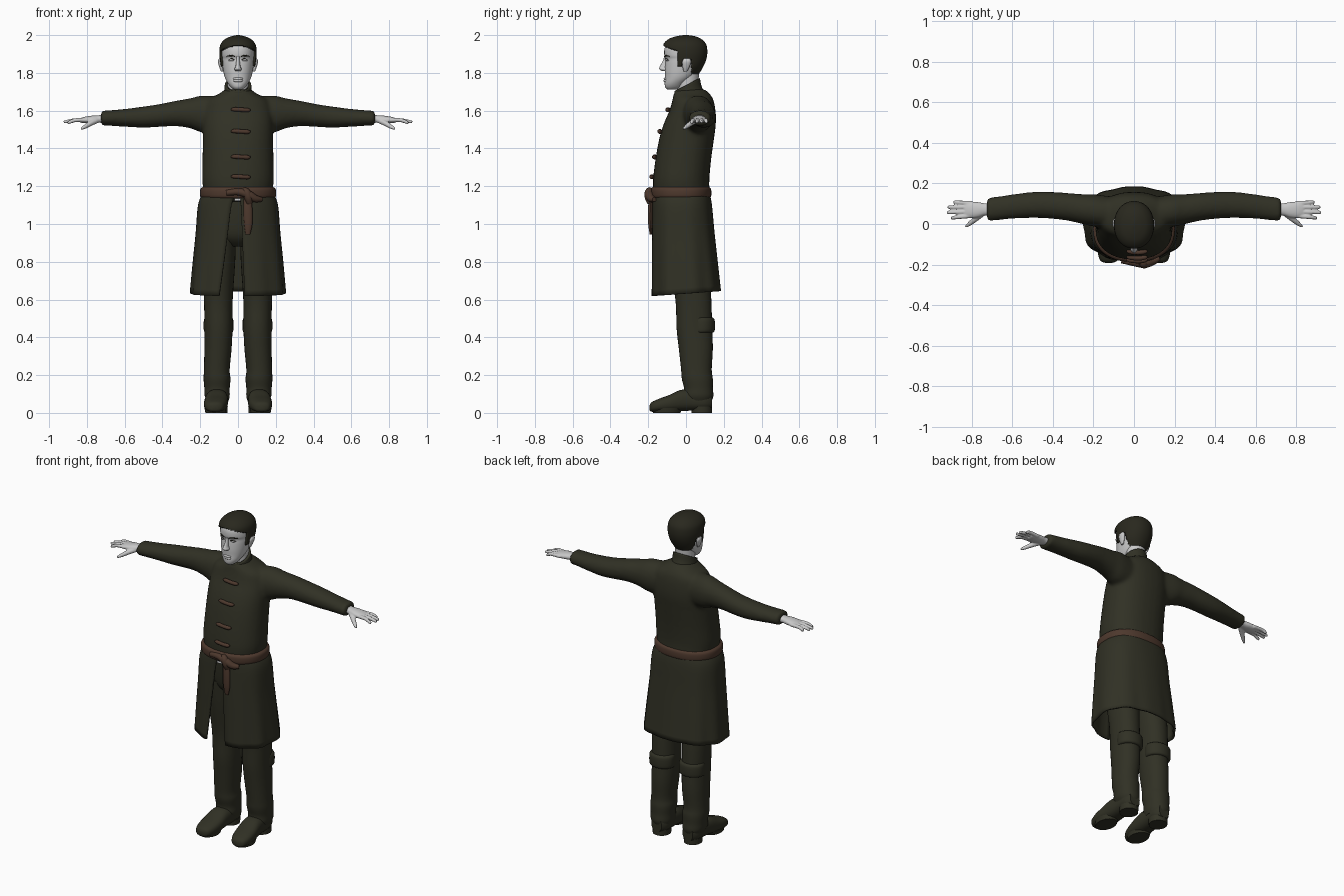
import bpy, bmesh, math
from mathutils import Vector


def material(name, rgb):
    m = bpy.data.materials.new(name)
    m.diffuse_color = (*rgb, 1)
    return m


CLOTH = material("dark olive cloth", (0.030, 0.030, 0.018))
HAIR = material("dark hair", (0.022, 0.021, 0.013))
SKIN = material("pale skin", (0.58, 0.58, 0.58))
BROWN = material("brown leather", (0.075, 0.040, 0.026))


def smooth(rows, k):
    """Catmull-Rom interpolation of tuples, k steps per span."""
    out = []
    for i in range(len(rows) - 1):
        a, b, c, d = rows[max(i - 1, 0)], rows[i], rows[i + 1], rows[min(i + 2, len(rows) - 1)]
        for s in range(k):
            t = s / k
            out.append(tuple(q + 0.5 * t * (r - p + t * (2*p - 5*q + 4*r - w + t * (3*(q - r) + w - p)))
                             for p, q, r, w in zip(a, b, c, d)))
    return out + [rows[-1]]


def skin(name, rings, mat, caps=True, closed=True, thick=0, mirror=False):
    """Bridge rings of points into one smooth object."""
    bm = bmesh.new()
    vs = [[bm.verts.new(p) for p in r] for r in rings]
    n = len(vs[0])
    for a, b in zip(vs, vs[1:]):
        for i in range(n if closed else n - 1):
            j = (i + 1) % n
            bm.faces.new((a[i], a[j], b[j], b[i]))
    if caps:
        bm.faces.new(vs[0][::-1])
        bm.faces.new(vs[-1])
    bmesh.ops.recalc_face_normals(bm, faces=bm.faces)
    me = bpy.data.meshes.new(name)
    bm.to_mesh(me)
    bm.free()
    ob = bpy.data.objects.new(name, me)
    bpy.context.collection.objects.link(ob)
    me.materials.append(mat)
    bpy.ops.object.select_all(action='DESELECT')
    ob.select_set(True)
    bpy.context.view_layer.objects.active = ob
    bpy.ops.object.shade_smooth_by_angle(angle=math.radians(50))
    if thick:
        s = ob.modifiers.new("thickness", 'SOLIDIFY')
        s.thickness, s.offset = thick, -1
    if mirror:
        mirror_x(ob)
    return ob


def mirror_x(ob):
    ob.modifiers.new("mirror", 'MIRROR').use_mirror_merge = False


def oval(u, v, a, b, n, p):
    f = lambda s: math.copysign(abs(s) ** p, s)
    return [(u + a * f(math.cos(2 * math.pi * i / n)), v + b * f(math.sin(2 * math.pi * i / n))) for i in range(n)]


def loft_z(name, rows, mat, n=32, p=1.0, k=4, **kw):
    """rows: z, centre x, half width, front y, back y"""
    rings = [[(x, y, z) for x, y in oval(c, (f + b) / 2, h, (b - f) / 2, n, p)] for z, c, h, f, b in smooth(rows, k)]
    return skin(name, rings, mat, **kw)


def loft_x(name, rows, mat, n=28, **kw):
    """rows: x, centre y, centre z, half y, half z"""
    return skin(name, [[(x, u, v) for u, v in oval(y, z, a, b, n, 0.95)] for x, y, z, a, b in smooth(rows, 4)], mat, **kw)


def tube(name, rows, mat, n=12, flat=1.0, k=4, **kw):
    """rows: x, y, z, radius; flat squashes the tube along y"""
    pts = smooth(rows, k)
    rings = []
    for i, q in enumerate(pts):
        d = Vector(pts[min(i + 1, len(pts) - 1)][:3]) - Vector(pts[max(i - 1, 0)][:3])
        side = d.cross(Vector((0, 1, 0))).normalized()
        up = side.cross(d).normalized() * flat
        rings.append([Vector(q[:3]) + side * u + up * v for u, v in oval(0, 0, q[3], q[3], n, 1)])
    return skin(name, rings, mat, **kw)


def fuse(name, obs, voxel, rounds):
    """Join overlapping solids and melt them together."""
    bpy.ops.object.select_all(action='DESELECT')
    for o in obs:
        o.select_set(True)
    ob = bpy.context.view_layer.objects.active = obs[0]
    bpy.ops.object.join()
    ob.name = name
    r = ob.modifiers.new("melt", 'REMESH')
    r.mode, r.voxel_size, r.use_smooth_shade = 'VOXEL', voxel, True
    s = ob.modifiers.new("relax", 'SMOOTH')
    s.factor, s.iterations = 0.5, rounds
    return ob


# Coat body with sleeves
body = loft_z("torso", [(1.12, 0, .185, -.172, .124), (1.18, 0, .184, -.174, .124), (1.24, 0, .19, -.174, .124),
                        (1.34, 0, .188, -.162, .133), (1.45, 0, .186, -.142, .148), (1.53, 0, .186, -.118, .158),
                        (1.60, 0, .18, -.088, .156), (1.655, 0, .16, -.072, .146), (1.69, 0, .10, -.064, .125),
                        (1.715, 0, .065, -.05, .095)], CLOTH, p=.88)
sleeves = []
for s in (1, -1):
    sleeves.append(loft_x("sleeve", [(s * x, *r) for x, *r in [
        (.08, .05, 1.575, .08, .10), (.19, .066, 1.582, .08, .098), (.25, .073, 1.586, .074, .08),
        (.33, .085, 1.585, .068, .067), (.42, .093, 1.574, .066, .06), (.50, .094, 1.566, .064, .056),
        (.60, .086, 1.562, .06, .047), (.68, .076, 1.561, .058, .041), (.725, .072, 1.56, .058, .04)]], CLOTH))
fuse("coat_body", [body] + sleeves, .011, 5)

# Stand-up collar, higher at the back
collar = loft_z("collar", [(1.64, 0, .088, -.075, .10), (1.69, 0, .075, -.066, .082), (1.735, 0, .07, -.06, .074)],
                CLOTH, caps=False, thick=.014)
for v in collar.data.vertices:
    v.co.z += .5 * v.co.y

# Coat skirt, open at the front
P = .82
skirt = []
for z, h, f, b, xl, xr in smooth([(1.16, .188, -.176, .126, .012, .006), (1.10, .212, -.179, .137, .035, .015),
                                  (.95, .224, -.181, .150, .055, .022), (.80, .238, -.182, .166, .075, .028),
                                  (.632, .252, -.184, .184, .098, .036)], 4):
    t0 = -math.acos((xr / h) ** (1 / P))
    t1 = math.pi + math.acos((xl / h) ** (1 / P))
    drop, ring = (1.16 - z) / .52, []
    for i in range(65):
        t = t0 + (t1 - t0) * i / 64
        c, s = math.cos(t), math.sin(t)
        w = 1 + .022 * drop * math.sin(9 * t)
        x = h * math.copysign(abs(c) ** P, c) * w
        y = (f + b) / 2 + (b - f) / 2 * math.copysign(abs(s) ** P, s) * min(w, 1.008)
        ring.append((x, y, z + .07 * drop * y))
    skirt.append(ring)
skin("coat_skirt", skirt, CLOTH, caps=False, closed=False, thick=.012)

# Trousers
loft_z("trouser_seat", [(.88, 0, .06, -.06, .08), (.93, 0, .15, -.11, .115), (1.02, 0, .18, -.13, .118),
                        (1.14, 0, .175, -.14, .11)], CLOTH)
loft_z("trouser_leg", [(.06, .107, .056, 0, .135), (.09, .11, .066, -.012, .145), (.13, .111, .067, -.01, .142),
                       (.18, .111, .071, -.022, .142), (.23, .112, .068, -.026, .136), (.34, .106, .072, -.038, .142),
                       (.45, .103, .074, -.05, .138), (.60, .104, .076, -.056, .134), (.80, .1, .085, -.09, .12),
                       (.96, .095, .085, -.11, .115)], CLOTH, p=.92, mirror=True)
loft_z("knee_band", [(.425, .103, .070, .02, .142), (.437, .103, .078, .02, .152), (.49, .103, .078, .02, .152),
                     (.505, .103, .070, .02, .142)], CLOTH, mirror=True)

# Shoes
shoe = [(-.192, .125, .028, .016, .014), (-.18, .124, .032, .042, .026), (-.14, .121, .041, .058, .035),
        (-.09, .117, .05, .063, .044), (-.03, .113, .065, .06, .056), (.03, .11, .068, .056, .056),
        (.10, .108, .066, .055, .052), (.138, .108, .065, .035, .04)]
skin("shoe", [[(u, y, v) for u, v in oval(c, z, a, b, 24, .8)] for y, c, z, a, b in smooth(shoe, 4)], CLOTH, mirror=True)
loft_z("shoe_heel", [(0, .108, .052, .03, .138), (.035, .108, .054, .03, .138)], CLOTH, k=1, mirror=True)
loft_z("shoe_sole", [(0, .12, .052, -.175, -.03), (.025, .12, .058, -.18, -.02)], CLOTH, k=1, mirror=True)

# Belt with knot and hanging tail
loft_z("belt", [(1.135, 0, .186, -.176, .122), (1.147, 0, .2, -.186, .133), (1.183, 0, .2, -.187, .133),
                (1.196, 0, .186, -.176, .122)], BROWN, n=48, p=.88)
tube("belt_loop", [(-.06, -.178, 1.165, .016), (.0, -.19, 1.17, .018), (.05, -.195, 1.158, .022),
                   (.09, -.185, 1.135, .02), (.125, -.168, 1.13, .012)], BROWN)
tube("belt_knot", [(.03, -.188, 1.185, .012), (.045, -.198, 1.17, .02), (.055, -.196, 1.14, .022),
                   (.06, -.188, 1.11, .016)], BROWN)
tube("belt_tail", [(.05, -.186, 1.15, .018), (.052, -.189, 1.08, .024), (.054, -.189, 1.0, .022),
                   (.052, -.186, .945, .012)], BROWN, flat=.5)
tube("shirt_patch", [(-.018, -.179, 1.128, .007), (.012, -.179, 1.128, .007)], SKIN, flat=.6)

# Toggle fastenings
for z, y in ((1.605, -.09), (1.49, -.133), (1.355, -.161), (1.25, -.175)):
    tube("toggle", [(-.036, y, z, .005), (-.02, y - .004, z + .002, .011), (.02, y - .008, z, .011),
                    (.052, y - .004, z - .002, .011), (.066, y, z, .004)], BROWN)

# Hands
parts = [loft_x("palm", [(.69, .072, 1.558, .032, .024), (.735, .072, 1.556, .03, .02), (.77, .07, 1.554, .038, .02),
                         (.81, .07, 1.551, .041, .017), (.835, .072, 1.549, .037, .012)], SKIN)]
for y0, y1, tip, z in ((.040, .030, .903, 1.537), (.061, .057, .922, 1.541), (.083, .083, .918, 1.542), (.103, .108, .892, 1.54)):
    parts.append(tube("finger", [(.80, y0, 1.55, .011), (.86, (y0 + y1) / 2, 1.55, .0105), (tip - .006, y1, z, .0085),
                                 (tip, y1, z - .001, .004)], SKIN))
parts.append(tube("thumb", [(.745, .055, 1.55, .016), (.78, .026, 1.533, .014), (.81, .002, 1.515, .011),
                            (.83, -.014, 1.503, .006)], SKIN))
mirror_x(fuse("hand", parts, .0045, 2))

# Neck, head and face
loft_z("neck", [(1.64, 0, .058, -.035, .075), (1.72, 0, .056, -.046, .066), (1.82, 0, .058, -.05, .07)], SKIN)
loft_z("head", [(1.712, 0, .022, -.098, -.05), (1.724, 0, .038, -.11, -.02), (1.745, 0, .054, -.113, .0),
                (1.775, 0, .069, -.111, .04), (1.81, 0, .078, -.112, .07), (1.85, 0, .084, -.11, .09),
                (1.875, 0, .086, -.108, .098), (1.895, 0, .088, -.115, .10), (1.935, 0, .085, -.112, .098),
                (1.965, 0, .066, -.088, .075), (1.985, 0, .03, -.04, .035)], SKIN, n=40, p=.94)
loft_z("nose", [(1.887, 0, .009, -.116, -.09), (1.865, 0, .009, -.122, -.09), (1.835, 0, .013, -.138, -.09),
                (1.82, 0, .019, -.142, -.09), (1.81, 0, .014, -.126, -.09)], SKIN, n=20)
for z, r in ((1.769, .006), (1.759, .007)):
    tube("lip", [(-.03, -.098, z, .002), (-.014, -.11, z, r), (.014, -.11, z, r), (.03, -.098, z, .002)], SKIN)
tube("eyelid", [(.02, -.102, 1.866, .003), (.034, -.103, 1.87, .007), (.05, -.092, 1.866, .003)], SKIN, mirror=True)
tube("lash", [(.019, -.108, 1.868, .001), (.034, -.108, 1.876, .0025), (.052, -.095, 1.868, .001)], HAIR, mirror=True)
tube("eyebrow", [(.016, -.113, 1.886, .002), (.036, -.109, 1.892, .004), (.06, -.088, 1.887, .002)], HAIR, mirror=True)
loft_z("ear", [(1.808, .084, .006, -.012, .006), (1.83, .089, .010, -.018, .018), (1.86, .095, .011, -.02, .027),
               (1.876, .094, .006, -.01, .02)], SKIN, n=16, mirror=True)

# Hair cap with the face and ears cut away
hair = loft_z("hair", [(1.79, 0, .066, -.10, .066), (1.83, 0, .088, -.115, .09), (1.87, 0, .096, -.121, .107),
                       (1.91, 0, .099, -.123, .113), (1.95, 0, .093, -.12, .107), (1.978, 0, .07, -.094, .083),
                       (1.993, 0, .038, -.055, .05), (2.0, 0, .006, -.012, .012)], HAIR, n=80, k=8, p=.95, thick=.013)
bm = bmesh.new()
bm.from_mesh(hair.data)


def bare(c):
    line = 1.947 - 3.5 * c.x * c.x
    return (c.y < -.045 and c.z < line) or (c.y < -.022 and c.z < 1.835) or (-.022 <= c.y < .03 and c.z < 1.868) or c.z < 1.792


bmesh.ops.delete(bm, geom=[f for f in bm.faces if bare(f.calc_center_median())], context='FACES')
bm.to_mesh(hair.data)
bm.free()
